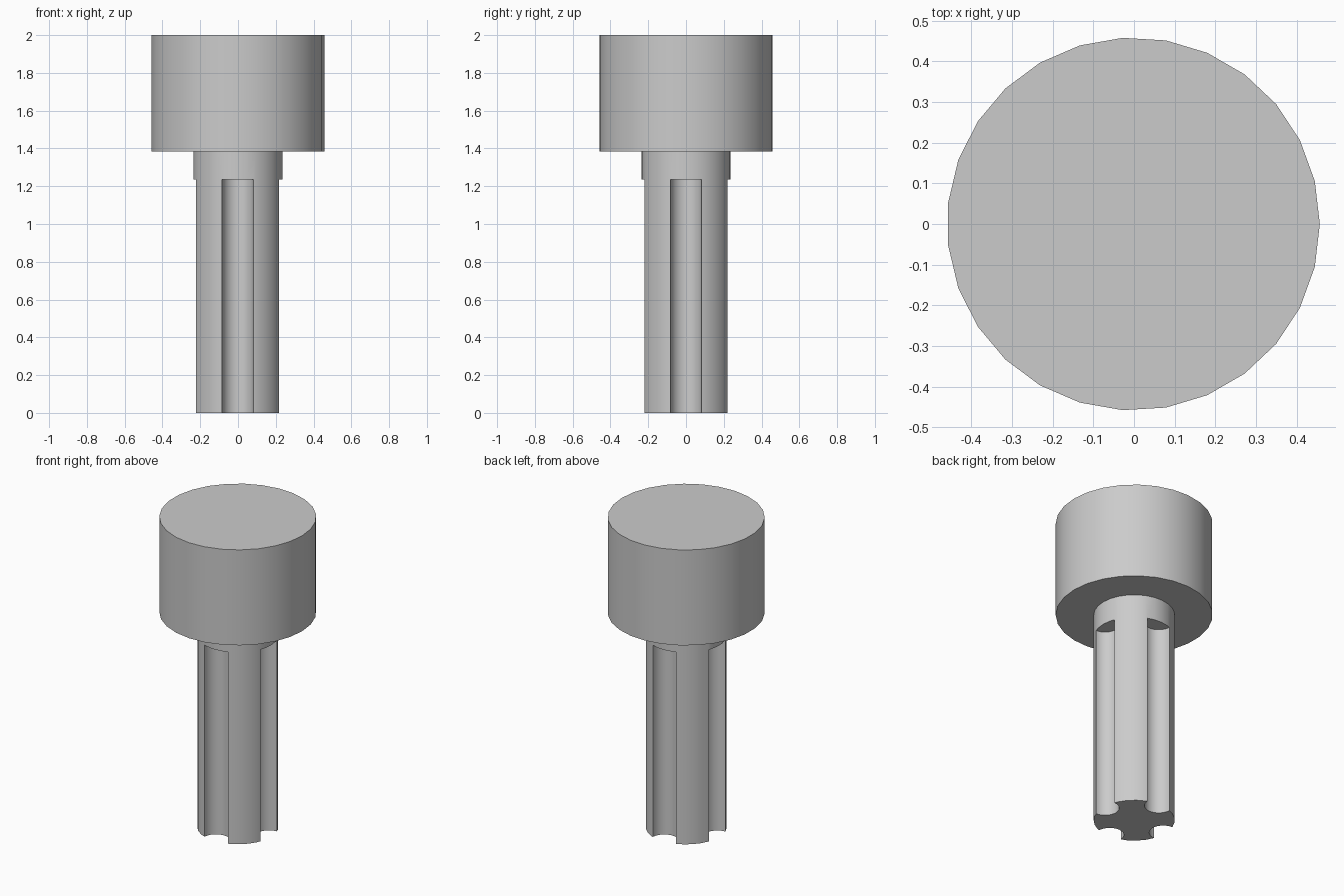
import bpy
import math

if "Cube" in bpy.data.objects:
    bpy.data.objects.remove(bpy.data.objects["Cube"])

SHIFT = -0.0015      # centres the odd-sided outline
SIDES = 27
HEAD_Z = 1.385
GROOVE_Z = 1.235

grey = bpy.data.materials.new("light_grey")
grey.diffuse_color = (0.6, 0.6, 0.6, 1)
grey.use_nodes = True
grey.node_tree.nodes["Principled BSDF"].inputs["Base Color"].default_value = grey.diffuse_color


def cylinder(name, sides, radius, z0, z1, x=0.0, y=0.0):
    # A vertex of the outline points along +x
    bpy.ops.mesh.primitive_cylinder_add(
        vertices=sides, radius=radius, depth=z1 - z0,
        location=(x + SHIFT, y, (z0 + z1) / 2), rotation=(0, 0, -math.pi / 2))
    obj = bpy.context.object
    obj.name = name
    obj.data.materials.append(grey)
    bpy.ops.object.transform_apply(location=True, rotation=True, scale=True)
    return obj


def boolean(target, other, operation):
    mod = target.modifiers.new(operation.lower(), 'BOOLEAN')
    mod.operation = operation
    mod.solver = 'EXACT'
    mod.object = other
    bpy.ops.object.select_all(action='DESELECT')
    bpy.context.view_layer.objects.active = target
    target.select_set(True)
    bpy.ops.object.modifier_apply(modifier=mod.name)
    bpy.data.objects.remove(other)


# Shaft with a plain collar at the top
peg = cylinder("grooved_peg", SIDES, 0.2365, 0, HEAD_Z + 0.2)

# Four round grooves along the shaft
for i in range(4):
    a = i * math.pi / 2
    cutter = cylinder("groove_cutter", 32, 0.083, -0.2, GROOVE_Z,
                      0.2225 * math.cos(a), 0.2225 * math.sin(a))
    boolean(peg, cutter, 'DIFFERENCE')

# Wide head joined onto the collar
boolean(peg, cylinder("head", SIDES, 0.4585, HEAD_Z, 2.0), 'UNION')

bpy.ops.object.shade_smooth_by_angle(angle=math.radians(30))
